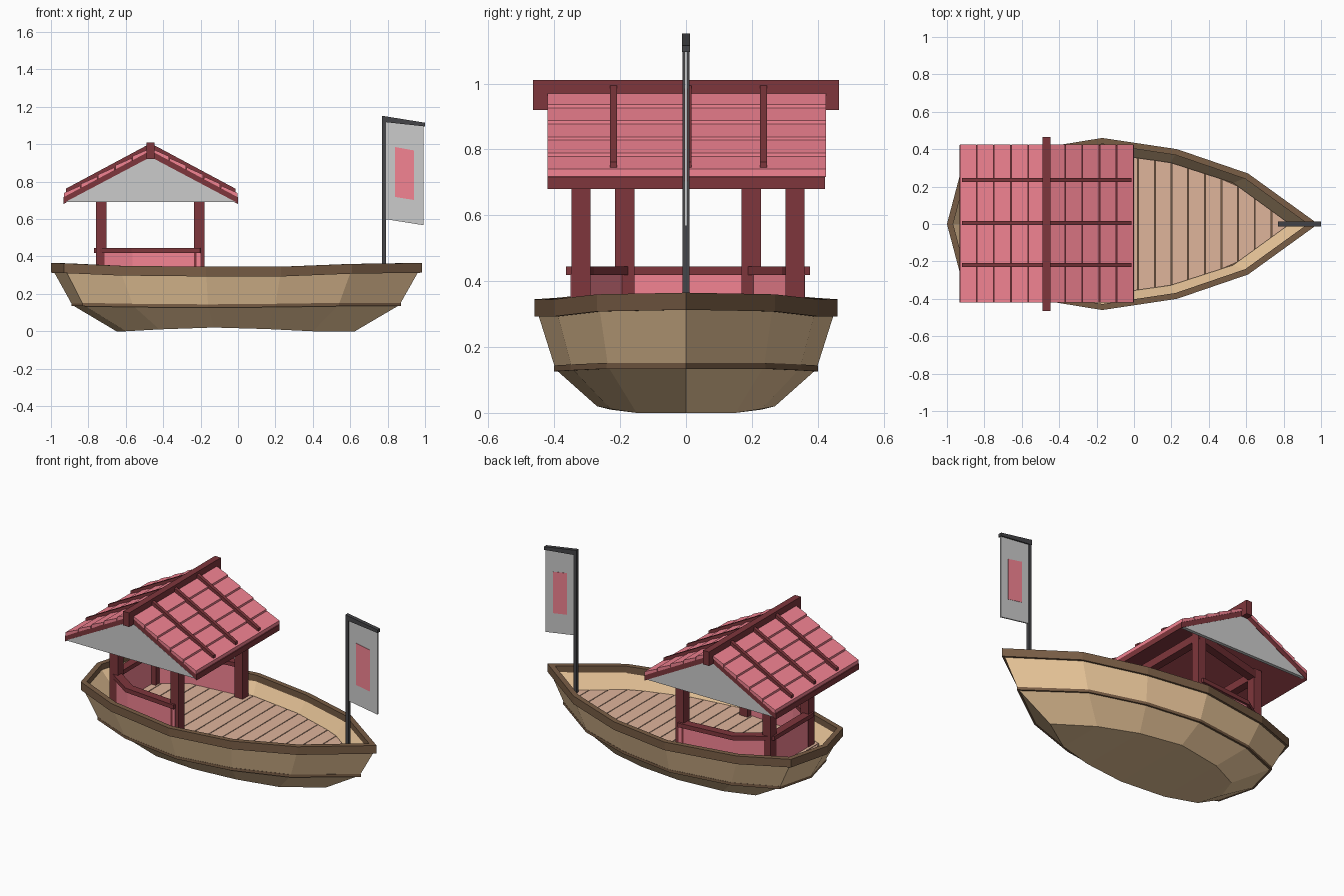
import bpy, bmesh
from mathutils import Vector

if "Cube" in bpy.data.objects:
    bpy.data.objects.remove(bpy.data.objects["Cube"])


def material(name, rgb):
    m = bpy.data.materials.new(name)
    m.diffuse_color = (*rgb, 1)
    m.use_nodes = True
    m.node_tree.nodes["Principled BSDF"].inputs["Base Color"].default_value = m.diffuse_color
    return m


TAN = material("hull_wood", (0.84, 0.58, 0.33))
BROWN = material("trim_wood", (0.19, 0.11, 0.06))
DECK = material("deck_wood", (0.74, 0.46, 0.33))
PINK = material("pink_paint", (0.9, 0.23, 0.29))
RED = material("dark_red_wood", (0.21, 0.037, 0.045))
DARK = material("dark_metal", (0.06, 0.06, 0.065))


def mesh(name, verts, faces, mat=None):
    bm = bmesh.new()
    vs = [bm.verts.new(v) for v in verts]
    for f in faces:
        bm.faces.new([vs[i] for i in f])
    bmesh.ops.recalc_face_normals(bm, faces=bm.faces)
    me = bpy.data.meshes.new(name)
    bm.to_mesh(me)
    bm.free()
    ob = bpy.data.objects.new(name, me)
    bpy.context.collection.objects.link(ob)
    if mat:
        me.materials.append(mat)
    return ob


def loft(name, rings, mat, loop=True, caps=True, wrap=False):
    """Skin between rings of equal length; wrap joins the last ring to the first."""
    n = len(rings[0])
    verts = [p for r in rings for p in r]
    faces = []
    for k in range(len(rings) if wrap else len(rings) - 1):
        a, b = k * n, (k + 1) % len(rings) * n
        for i in range(n if loop else n - 1):
            j = (i + 1) % n
            faces.append((a + i, a + j, b + j, b + i))
    if caps:
        faces += [tuple(range(n)), tuple(range(len(verts) - n, len(verts)))]
    return mesh(name, verts, faces, mat)


def prism(name, pts, y0, y1, mat=None):
    return loft(name, [[(x, y, z) for x, z in pts] for y in (y0, y1)], mat)


def box(name, lo, hi, mat=None):
    return prism(name, [(lo[0], lo[2]), (hi[0], lo[2]), (hi[0], hi[2]), (lo[0], hi[2])],
                 lo[1], hi[1], mat)


def offset(path, d, closed):
    """Mitred sideways offset of a path in plan; positive is outward."""
    out, n = [], len(path)
    for i, p in enumerate(path):
        prev = path[i - 1] if closed or i else None
        nxt = path[(i + 1) % n] if closed or i < n - 1 else None
        norms = []
        for a, b in ((prev, p), (p, nxt)):
            if a and b:
                norms.append(Vector((b[1] - a[1], a[0] - b[0])).normalized())
        m = sum(norms, Vector((0, 0))).normalized()
        m *= d / m.dot(norms[0])
        out.append((p[0] + m.x, p[1] + m.y, p[2]))
    return out


def sweep(name, path, d_in, d_out, z0, z1, mat, closed):
    """Rectangular strip along a path, z0 and z1 relative to the path."""
    corners = []
    for d, z in ((d_in, z0), (d_out, z0), (d_out, z1), (d_in, z1)):
        corners.append([(x, y, h + z) for x, y, h in offset(path, d, closed)])
    sections = [list(s) for s in zip(*corners)]
    return loft(name, sections, mat, caps=not closed, wrap=closed)


def mirrored(half):
    return half + [(x, -y, z) for x, y, z in half[-2:0:-1]]


# Hull outlines: rim, chine and bottom, from bow to stern
rim_half = [(.984, 0, .365), (.61, .27, .36), (.23, .40, .345), (-.17, .46, .345),
            (-.63, .385, .35), (-.93, .265, .363), (-1, 0, .365)]
chine_half = [(.87, 0, .14), (.54, .24, .14), (.2, .35, .135), (-.16, .40, .132),
              (-.56, .345, .135), (-.83, .235, .14), (-.89, 0, .14)]
bottom_half = [(.625, 0, 0), (.4, .15, 0), (.15, .23, .012), (-.13, .27, .02),
               (-.42, .23, .01), (-.6, .15, 0), (-.65, 0, 0)]
rim, chine, bottom = map(mirrored, (rim_half, chine_half, bottom_half))
lower = lambda ring, dz: [(x, y, z - dz) for x, y, z in ring]

# Hull shell with inner wall down to the deck, closed by strips across
DECK_Z = .235
deck_edge = [(x, y, DECK_Z - .018) for x, y, z in offset(chine, -.022, True)]
hull_rings = [bottom, offset(chine, -.004, True), lower(offset(rim, -.006, True), .03),
              lower(offset(rim, -.026, True), .03), deck_edge]
hull = loft("hull", hull_rings, TAN, caps=False)
n = len(bottom)
strips = [(0, 1, n - 1)] + [(i, i + 1, n - i - 1, n - i) for i in range(1, 5)] + [(5, 6, 7)]
mesh("hull_bottom", bottom, strips, TAN)
mesh("hull_floor", deck_edge, strips, BROWN)

# Rim cap and chine strip
sweep("rim", rim, -.032, 0, -.052, 0, BROWN, True)
sweep("chine_strip", chine, -.015, .001, -.006, .012, BROWN, True)

# Deck planks cut to the hull outline
edge = deck_edge[:7]


def half_width(x):
    for a, b in zip(edge, edge[1:]):
        if b[0] <= x <= a[0]:
            return a[1] + (b[1] - a[1]) * (a[0] - x) / (a[0] - b[0])
    return .002


x = -.865
while x < .81:
    a, b = x, min(x + .084, .82)
    wa, wb = half_width(a), half_width(b)
    plan = [(a, -wa), (b, -wb), (b, wb), (a, wa)]
    loft("deck_plank", [[(px, py, z) for px, py in plan] for z in (DECK_Z - .02, DECK_Z)], DECK)
    x += .089

# Cabin posts and the frame joining their tops
C = .006
for s in (-1, 1):
    y = C + s * .325
    box("front_post", (-.235, y - .029, DECK_Z - .01), (-.178, y + .029, .76), RED)
    y = C + s * .192
    box("rear_post", (-.76, y - .029, DECK_Z - .01), (-.702, y + .029, .76), RED)
frame = [(-.205, C - .325, .7), (-.205, C + .325, .7), (-.73, C + .192, .7), (-.73, C - .192, .7)]
sweep("post_top_frame", frame, -.025, .025, 0, .05, RED, True)

# Low cabin wall with hand rail, wrapping round the stern
wall_half = [(-.2, .344), (-.56, .31), (-.745, .185)]
wall = [(x, C - y, 0) for x, y in wall_half]
wall = [(x, C + y, 0) for x, y in wall_half] + wall[::-1]
wall.reverse()
sweep("cabin_wall", wall, -.012, .012, DECK_Z - .01, .42, PINK, False)
sweep("cabin_rail", wall, -.026, .026, .418, .445, RED, False)


# Roof: point on a slope, t from ridge to eave, h above the underside
def slope(s, t, h):
    return (-.467 + s * .467 * t, .93 - .25 * t + h)


for s in (-1, 1):
    strip = lambda t0, t1, lo, hi0, hi1: [slope(s, t0, lo), slope(s, t1, lo),
                                          slope(s, t1, hi1), slope(s, t0, hi0)]
    prism("roof_board", strip(0, 1, 0, .036, .036), -.42, .422, RED)
    for i in range(5):
        t = .02 + i * .196
        prism("tile_row", strip(t, t + .188, .034, .05, .058), -.42, .425, PINK)
    for y in (-.22, .005, .235):
        prism("roof_batten", strip(0, .97, .034, .075, .075), y - .011, y + .011, RED)

# Ridge beam with drooping ends, and gable panels
box("ridge_beam", (-.489, -.465, .965), (-.447, .465, 1.01), RED)
for s in (-1, 1):
    y0, y1 = sorted((s * .42, s * .465))
    box("ridge_end", (-.489, y0, .92), (-.447, y1, .97), RED)
    y0, y1 = sorted((s * .4, s * .421))
    prism("gable_panel", [(-.925, .69), (-.01, .69), (-.467, .932)], y0, y1)

# Flag on its pole
box("flag_pole", (.77, -.01, DECK_Z - .01), (.79, .01, 1.14), DARK)
prism("flag_arm", [(.77, 1.12), (1, 1.095), (1, 1.115), (.77, 1.152)], -.0125, .0125, DARK)
prism("flag_cloth", [(.785, .6), (.993, .567), (.993, 1.1), (.785, 1.13)], -.004, .004)
prism("flag_patch", [(.84, .718), (.94, .702), (.94, .967), (.84, .985)], -.006, .006, PINK)
